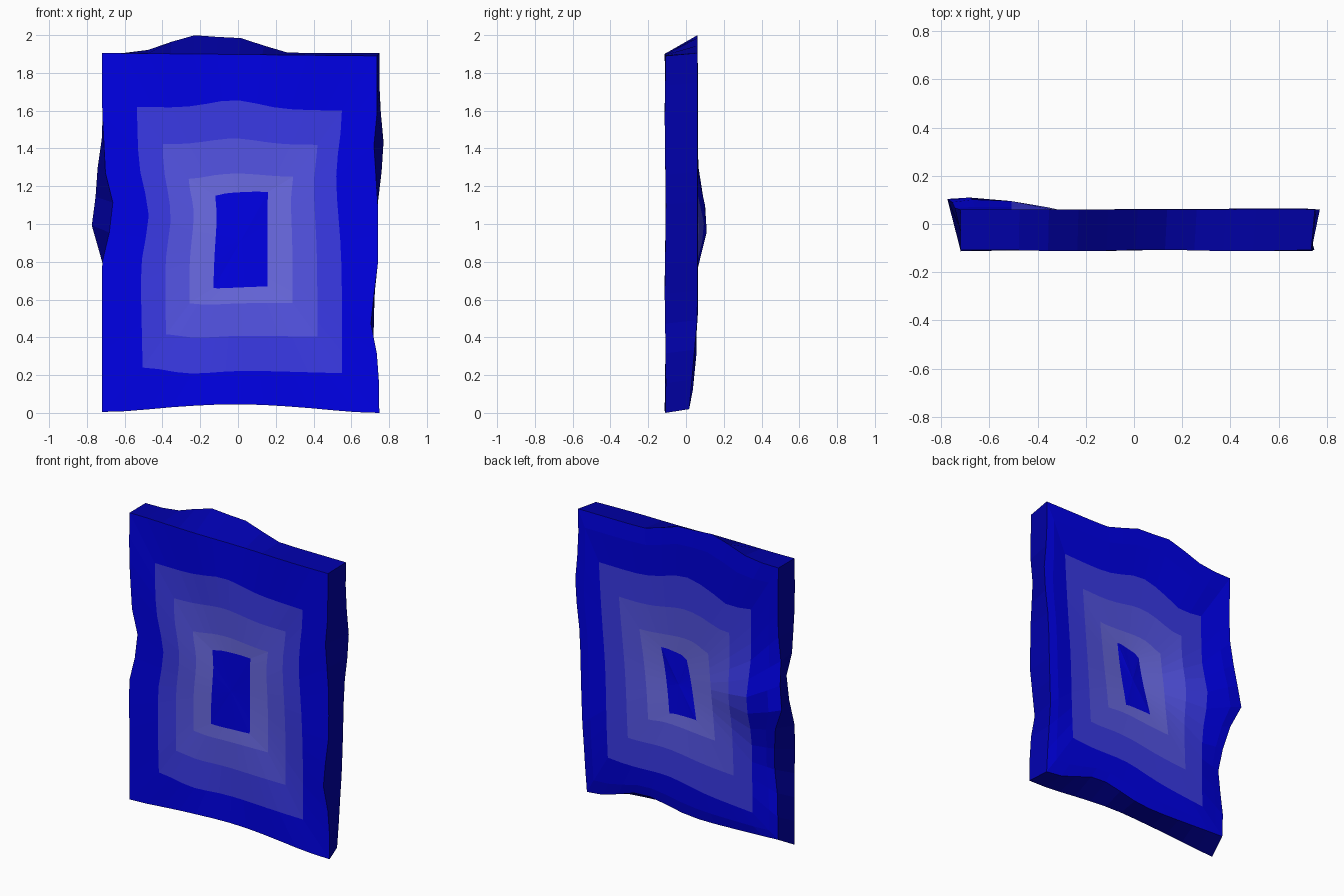
import bpy, bmesh, math
from mathutils import Vector

if "Cube" in bpy.data.objects:
    bpy.data.objects.remove(bpy.data.objects["Cube"])

SEG = 12                               # segments per side of every loop
TOP, RIGHT, BOTTOM, LEFT = range(4)    # sides, clockwise seen from the front


def bell(v, centre, width):
    return math.exp(-((v - centre) / width) ** 2)


def outline(corners, bumps=()):
    """Four-cornered (x, z) loop whose sides swell by bumps (side, centre, width, amount)."""
    pts = []
    for side in range(4):
        a, b = Vector(corners[side]), Vector(corners[(side + 1) % 4])
        along = side % 2               # top and bottom run in x, the others in z
        for i in range(SEG):
            p = a.lerp(b, i / SEG)
            v = p[along]
            fade = min(1, 5 * i / SEG, 5 * (1 - i / SEG))
            for s, centre, width, amount in bumps:
                if s == side:
                    p[1 - along] += fade * amount * bell(v, centre, width)
            pts.append(p)
    return pts


def between(outer, inner, tx, tz):
    return [(a[0] + (b[0] - a[0]) * tx, a[1] + (b[1] - a[1]) * tz) for a, b in zip(outer, inner)]


def bands(outer, inner, bumps):
    """Four colour-band outlines from the outer rectangle to the core, bumps fading inwards."""
    out = []
    for tx, tz, keep in ((0, 0, 1), (.33, .42, .7), (.66, .81, .5), (1, 1, .2)):
        faded = [(s, c, w, k * keep) for s, c, w, k in bumps]
        out.append(outline(between(outer, inner, tx, tz), faded))
    return out


# Front: nearly flat, notched at the left and right
front_edge = outline([(-.72, 1.905), (.735, 1.89), (.748, 0), (-.72, .005)],
                     [(LEFT, 1.05, .13, .065), (LEFT, 1.3, .2, .015), (RIGHT, .5, .17, -.042),
                      (RIGHT, 1.38, .14, -.02), (BOTTOM, 0, .5, .043)])
front_bands = bands([(-.535, 1.62), (.55, 1.6), (.55, .21), (-.505, .24)],
                    [(-.12, 1.15), (.16, 1.17), (.155, .67), (-.13, .66)],
                    [(TOP, -.02, .18, .045), (LEFT, 1.05, .18, .05),
                     (RIGHT, 1.25, .3, -.03), (BOTTOM, -.27, .2, -.025)])
front = [[Vector((p.x, -.11 + .003 * k + .003 * math.sin(9 * p.x + 7 * p.y), p.y)) for p in lp]
         for k, lp in enumerate([front_edge] + front_bands)]

# Back: bulges at the left edge and sinks slightly in the middle
back_edge = outline([(-.72, 1.905), (.75, 1.905), (.715, .02), (-.69, .08)],
                    [(TOP, -.2, .22, .096), (TOP, .06, .11, .05),
                     (LEFT, .99, .11, -.055), (LEFT, 1.2, .2, -.042), (LEFT, .55, .2, .035),
                     (RIGHT, 1.4, .22, .03), (RIGHT, .45, .2, -.005),
                     (BOTTOM, .3, .25, .08)])
back_bands = bands([(-.505, 1.565), (.6, 1.59), (.535, .31), (-.515, .22)],
                   [(-.02, 1.095), (.16, 1.135), (.095, .715), (-.1, .72)],
                   [(TOP, -.03, .2, .08), (TOP, -.38, .1, -.04), (RIGHT, .9, .3, -.01),
                    (BOTTOM, .1, .2, .03)])


def edge_depth(p):
    y = .06 - .045 * max(0, 1 - p.y / .5)
    if p.x < -.6:
        y += .045 * bell(p.y, 1.02, .2) - .045 * bell(p.y, .5, .22)
    return y


def inner_depth(p):
    y = .047 + .015 * p.x - .028 * bell(math.hypot(p.x, p.y - 1), 0, .3)
    ridge = .12 - .14 * (p.x + .68)    # swelling that runs in from the left edge
    reach = min(1, max(0, (-.1 - p.x) / .3)) * bell(p.y, .98, .18)
    return y + (ridge - y) * reach


back = [[Vector((p.x, edge_depth(p), p.y)) for p in back_edge]]
back += [[Vector((p.x, inner_depth(p), p.y)) for p in lp] for lp in back_bands]
# Rounded shoulder inside the back edge
shoulder = [a.lerp(b, .35) for a, b in zip(back[0], back[1])]
for p in shoulder:
    p.y += .013 * bell(p.z, .98, .2) if p.x < -.55 else .006
back.insert(1, shoulder)

bm = bmesh.new()


def bridge(a, b, mat):
    for i in range(len(a)):
        j = (i + 1) % len(a)
        bm.faces.new((a[i], a[j], b[j], b[i])).material_index = mat


def nested(loops, mats):
    """Bridge the loops inwards and close the centre with a fan."""
    rings = [[bm.verts.new(p) for p in lp] for lp in loops]
    for a, b, m in zip(rings, rings[1:], mats):
        bridge(a, b, m)
    last = rings[-1]
    mid = bm.verts.new(sum((v.co for v in last), Vector()) / len(last))
    for i, v in enumerate(last):
        bm.faces.new((v, last[(i + 1) % len(last)], mid))
    return rings[0]


# Darker side walls join the two faces
bridge(nested(front, [0, 1, 2, 3]), nested(back, [0, 0, 1, 2, 3]), 4)
bmesh.ops.recalc_face_normals(bm, faces=bm.faces)

mesh = bpy.data.meshes.new("wavy_panel")
bm.to_mesh(mesh)
bm.free()
# Blue outside and core, paler bands inwards, dark rim
for name, tint, blue in (("deep blue", 0, .8), ("medium blue", .042, .8), ("soft blue", .09, .8),
                         ("pale blue", .15, .8), ("rim blue", 0, .4)):
    m = bpy.data.materials.new(name)
    m.diffuse_color = (tint, tint, blue, 1)
    m.use_nodes = True
    m.node_tree.nodes["Principled BSDF"].inputs["Base Color"].default_value = m.diffuse_color
    mesh.materials.append(m)
panel = bpy.data.objects.new("wavy_panel", mesh)
bpy.context.collection.objects.link(panel)
